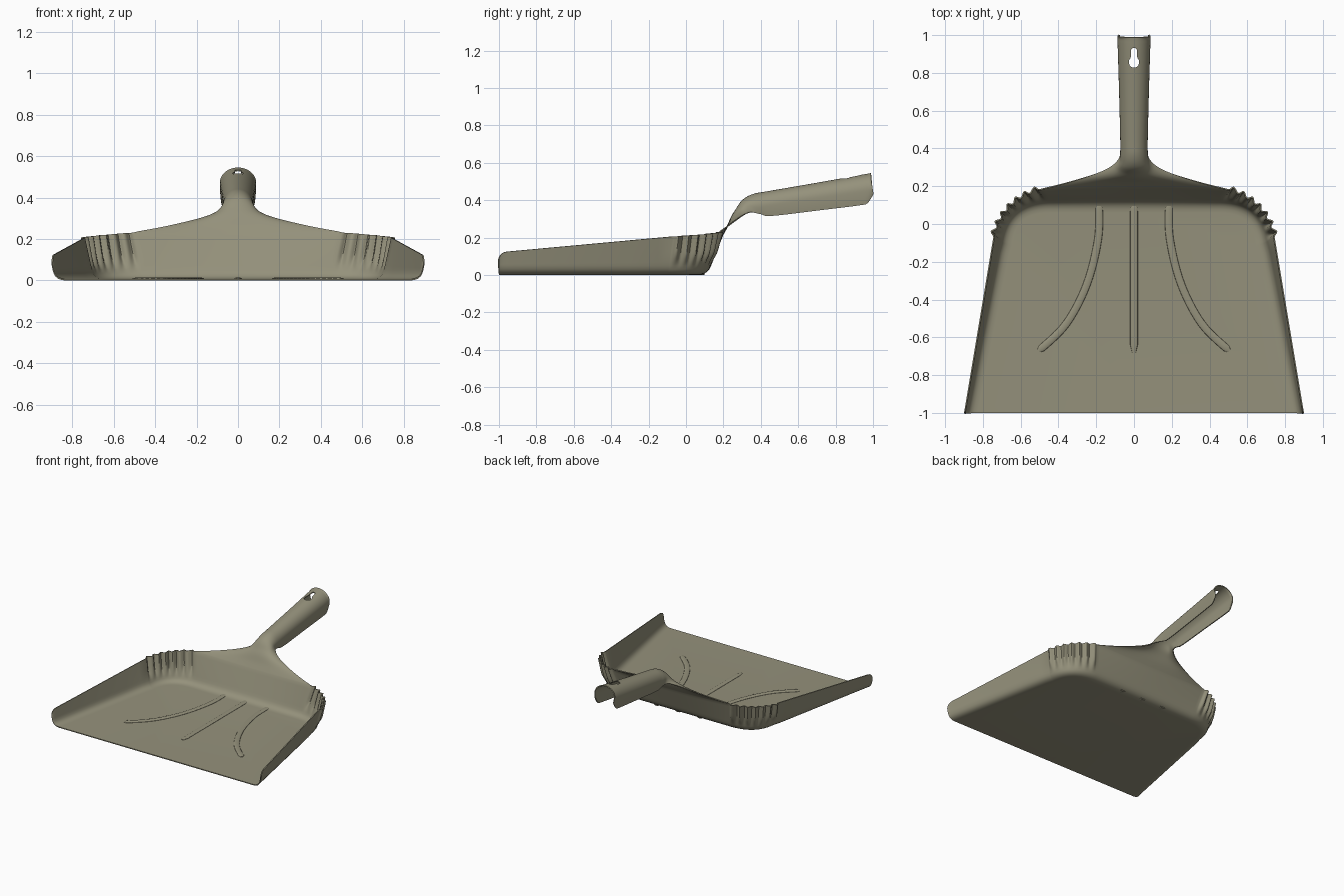
import bpy, bmesh, math
from mathutils import Vector as V

if "Cube" in bpy.data.objects:
    bpy.data.objects.remove(bpy.data.objects["Cube"])

mat = bpy.data.materials.new("olive_grey_plastic")
mat.diffuse_color = (0.30, 0.285, 0.20, 1)
mat.use_nodes = True
mat.node_tree.nodes["Principled BSDF"].inputs["Base Color"].default_value = mat.diffuse_color


def bez(a, b, c, t):
    return a * (1 - t) ** 2 + b * 2 * t * (1 - t) + c * t * t


def catmull(rows, steps):
    """Smoothly resample a list of number tuples."""
    p = [rows[0]] + rows + [rows[-1]]
    out = []
    for i in range(1, len(p) - 2):
        for s in range(steps):
            t = s / steps
            out.append([0.5 * (2 * b + (c - a) * t + (2 * a - 5 * b + 4 * c - d) * t * t
                               + (3 * b - a - 3 * c + d) * t ** 3)
                        for a, b, c, d in zip(p[i - 1], p[i], p[i + 1], p[i + 2])])
    return out + [list(rows[-1])]


# Neck and handle stations: centre y, z / edge x, y, z / arch roundness
stations = [(.200, .215, .50, .185, .230, 0), (.225, .26, .35, .222, .256, 0),
            (.248, .31, .20, .268, .290, .1), (.27, .345, .12, .305, .316, .35),
            (.305, .395, .078, .345, .334, .7), (.36, .426, .066, .40, .326, 1),
            (.45, .443, .066, .46, .317, 1), (.70, .486, .072, .70, .345, 1),
            (.93, .527, .079, .925, .373, 1), (.97, .534, .080, .97, .386, 1),
            (.99, .538, .080, 1.0, .435, 1)]
N = 20


def section(st):
    cy, cz, ex, ey, ez, w = st
    r = min(0.6, ex / max(cz - ez, 0.01))
    pts = []
    for i in range(N + 1):
        u = i / N
        if u < .6:
            a = u / .6 * math.pi / 2
            sx, d = math.sin(a), r * (1 - math.cos(a))
        else:
            k = (u - .6) / .4
            sx, d = 1 - .07 * k * k, r + (1 - r) * k
        x = u + (sx - u) * w
        d = u * u + (d - u * u) * w
        pts.append(V((ex * x, cy + (ey - cy) * d, cz + (ez - cz) * d)))
    return pts


loft = [section(s) for s in catmull(stations, 5)]

# Right half of the pan: columns of (foot, rim, rib amount) from the front to the middle of the back
cols = []
for y in (-1, -.998, -.993, -.985, -.975, -.96, -.9, -.7, -.5, -.3, -.15):
    t = (y + 1) / .93
    foot = V((.885, -1, 0)).lerp(V((.70, -.10, 0)), t)
    foot.y = min(y, -.14)
    rim = V((.9 - .155 * t, y, .12 + .085 * t))
    d = min(y + 1, .04)
    rim.z -= .04 - math.sqrt(max(0, .0016 - (.04 - d) ** 2))
    cols.append((foot, rim, 0))
RIBS, S = 7, 8
for i in range(RIBS * S + 1):
    t = i / (RIBS * S)
    foot = bez(V((.70, -.10, 0)), V((.68, .115, 0)), V((.45, .115, 0)), t)
    rim = bez(V((.745, -.07, .205)), V((.695, .125, .217)), V((.50, .185, .23)), t)
    cols.append((foot, rim, .5 - .5 * math.cos(2 * math.pi * RIBS * t)))
for i in range(N - 1, -1, -1):
    cols.append((V((.45 * i / N, .115, 0)), loft[0][i], 0))

bm = bmesh.new()


def skin(grid):
    g = [[bm.verts.new(p) for p in row] for row in grid]
    for a, b in zip(g, g[1:]):
        for i in range(len(a) - 1):
            bm.faces.new((a[i], b[i], b[i + 1], a[i + 1]))
    return g


wall = []
for i, (foot, rim, rib) in enumerate(cols):
    tan = cols[min(i + 1, len(cols) - 1)][0] - cols[max(i - 1, 0)][0]
    out = V((tan.y, -tan.x, 0)).normalized()
    if i == len(cols) - 1:
        out = V((0, 1, 0))
    p0 = foot - out * .055
    p0.y = max(p0.y, -1)
    p2 = foot.lerp(rim, .05 / (rim - foot).length)
    pts = [bez(p0, foot, p2, k / 5) for k in range(6)]
    for k in range(1, 9):
        h = k / 8
        pts.append(p2.lerp(rim, h) + out * (.022 * rib * min(1, h * 2.5)))
    wall.append(pts)
g = skin(wall)
skin(loft)
# Flat floor (half)
front = bm.verts.new((0, -1, 0))
bm.faces.new([c[0] for c in g] + [front])
bmesh.ops.remove_doubles(bm, verts=bm.verts, dist=.0004)
bmesh.ops.recalc_face_normals(bm, faces=bm.faces)
floor = max(bm.faces, key=lambda f: f.calc_area())
if floor.normal.z > 0:
    bmesh.ops.reverse_faces(bm, faces=bm.faces)
me = bpy.data.meshes.new("dustpan_body")
bm.to_mesh(me)
bm.free()
pan = bpy.data.objects.new("dustpan_body", me)
bpy.context.collection.objects.link(pan)
me.materials.append(mat)

# Keyhole cutter for the hanging hole
bm = bmesh.new()
outline = [(.028 * math.cos(a), .857 + .03 * math.sin(a))
           for a in [math.radians(130 + 28 * k) for k in range(11)]]
outline += [(.015, .90), (.015, .922), (.008, .931), (-.008, .931), (-.015, .922), (-.015, .90)]
f = bm.faces.new([bm.verts.new((x, y, .47)) for x, y in outline])
ext = bmesh.ops.extrude_face_region(bm, geom=[f])
bmesh.ops.translate(bm, vec=(0, 0, .2), verts=[v for v in ext["geom"] if isinstance(v, bmesh.types.BMVert)])
bmesh.ops.recalc_face_normals(bm, faces=bm.faces)
cm = bpy.data.meshes.new("hole_cutter")
bm.to_mesh(cm)
bm.free()
cutter = bpy.data.objects.new("hole_cutter", cm)
bpy.context.collection.objects.link(cutter)
cutter.hide_render = True

m = pan.modifiers.new("mirror", "MIRROR")
m.use_clip = True
m = pan.modifiers.new("thickness", "SOLIDIFY")
m.thickness, m.offset = .007, -1
m = pan.modifiers.new("hole", "BOOLEAN")
m.object, m.operation, m.solver = cutter, "DIFFERENCE", "EXACT"


def finish(ob):
    bpy.ops.object.select_all(action="DESELECT")
    ob.select_set(True)
    bpy.context.view_layer.objects.active = ob
    bpy.ops.object.convert(target="MESH")
    bpy.ops.object.shade_smooth_by_angle(angle=math.radians(45))


finish(pan)
bpy.data.objects.remove(cutter)


# Raised stiffening ribs on the floor
def floor_rib(name, pts):
    cu = bpy.data.curves.new(name, "CURVE")
    cu.dimensions, cu.bevel_depth, cu.bevel_resolution, cu.use_fill_caps = "3D", .02, 4, True
    path = catmull(pts, 6)
    sp = cu.splines.new("POLY")
    sp.points.add(len(path) - 1)
    for q, (x, y) in zip(sp.points, path):
        q.co = (x, y, 0, 1)
    sp.points[-1].radius = .5
    ob = bpy.data.objects.new(name, cu)
    bpy.context.collection.objects.link(ob)
    ob.scale.z, ob.location.z = .35, .0075
    cu.materials.append(mat)
    finish(ob)


floor_rib("centre_rib", [(0, .10), (0, -.3), (0, -.68)])
for side, name in ((1, "right_rib"), (-1, "left_rib")):
    floor_rib(name, [(side * x, y) for x, y in
                     ((.185, .10), (.19, -.08), (.25, -.32), (.36, -.53), (.505, -.672))])
